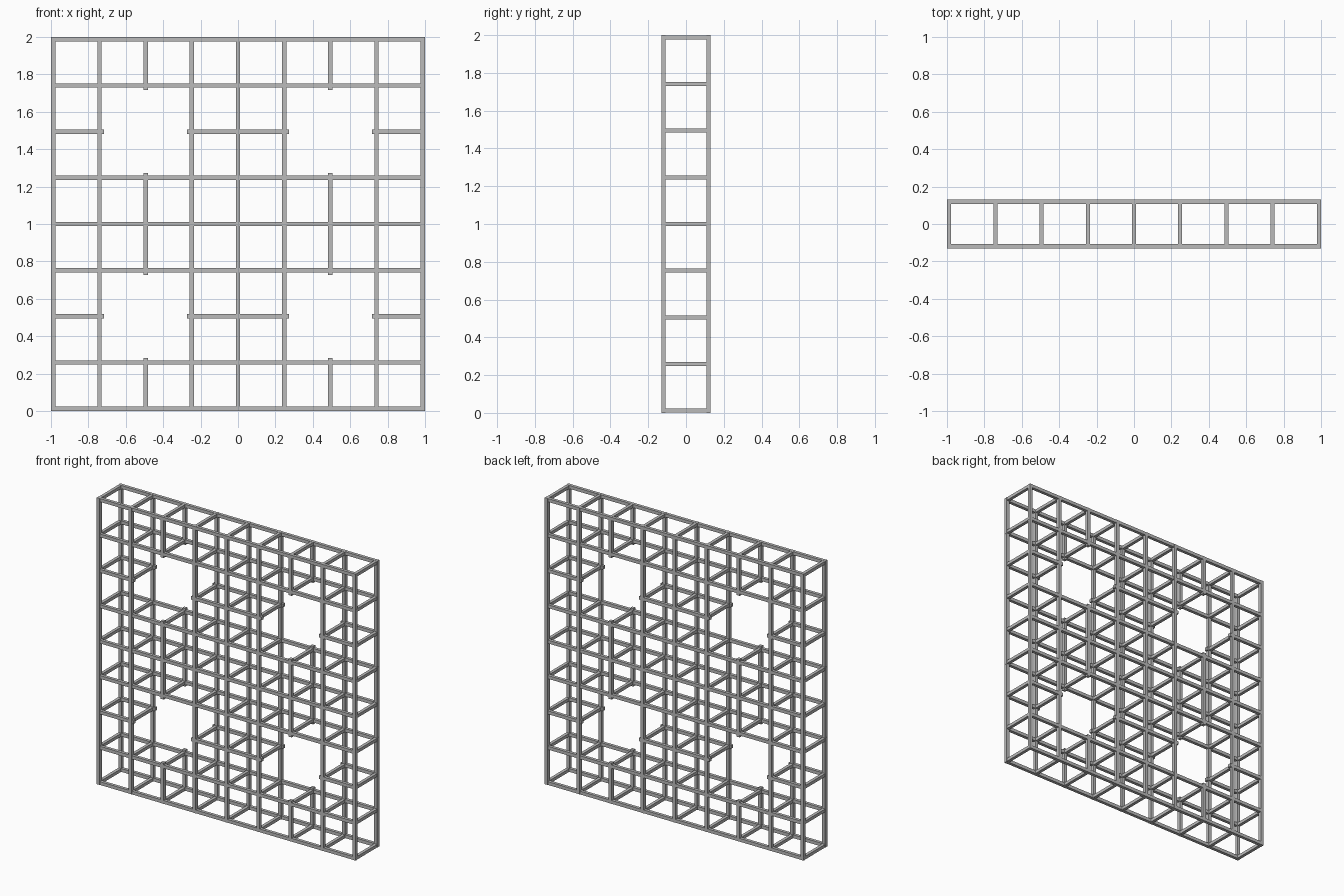
import bpy, bmesh
from mathutils import Matrix, Vector

if "Cube" in bpy.data.objects:
    bpy.data.objects.remove(bpy.data.objects["Cube"])

P = 0.247          # grid pitch
W = 0.023          # bar width
Y = 0.119          # front / back layer centre
STUB = 0.025       # bar overhang where it stops at an opening
HOLES = (2, 6)     # grid lines interrupted by the square openings

grey = bpy.data.materials.new("steel grey")
grey.diffuse_color = (0.5, 0.5, 0.5, 1)
grey.use_nodes = True
grey.node_tree.nodes["Principled BSDF"].inputs["Base Color"].default_value = grey.diffuse_color


def gx(i):
    return (i - 4) * P


def gz(k):
    return 1 + (k - 4) * P


def box(bm, lo, hi):
    lo, hi = Vector(lo), Vector(hi)
    m = Matrix.Translation((lo + hi) / 2) @ Matrix.Diagonal((*(hi - lo), 1))
    bmesh.ops.create_cube(bm, size=1, matrix=m)


def finish(bm, name):
    mesh = bpy.data.meshes.new(name)
    bm.to_mesh(mesh)
    bm.free()
    mesh.materials.append(grey)
    bpy.context.collection.objects.link(bpy.data.objects.new(name, mesh))


def spans(n):
    """Start and end coordinates (about the centre) of the bars on line n."""
    parts = [(0, 1), (3, 5), (7, 8)] if n in HOLES else [(0, 8)]
    for a, b in parts:
        yield (-1 if a == 0 else gx(a) - STUB), (1 if b == 8 else gx(b) + STUB)


# upright and horizontal bars in the front and back layers
uprights, rails = bmesh.new(), bmesh.new()
for y in (-Y, Y):
    for n in range(9):
        for a, b in spans(n):
            h = W / 2
            box(uprights, (gx(n) - h, y - h, 1 + a), (gx(n) + h, y + h, 1 + b))
            t = h - 0.0006
            box(rails, (a, y - t, gz(n) - h), (b, y + t, gz(n) + h))
finish(uprights, "upright_bars")
finish(rails, "horizontal_rails")

# depth bars joining the layers at every node but the opening centres
ties = bmesh.new()
for i in range(9):
    for k in range(9):
        if i in HOLES and k in HOLES:
            continue
        h = W / 2 - 0.0006
        box(ties, (gx(i) - h, -Y, gz(k) - h), (gx(i) + h, Y, gz(k) + h))
finish(ties, "depth_ties")
